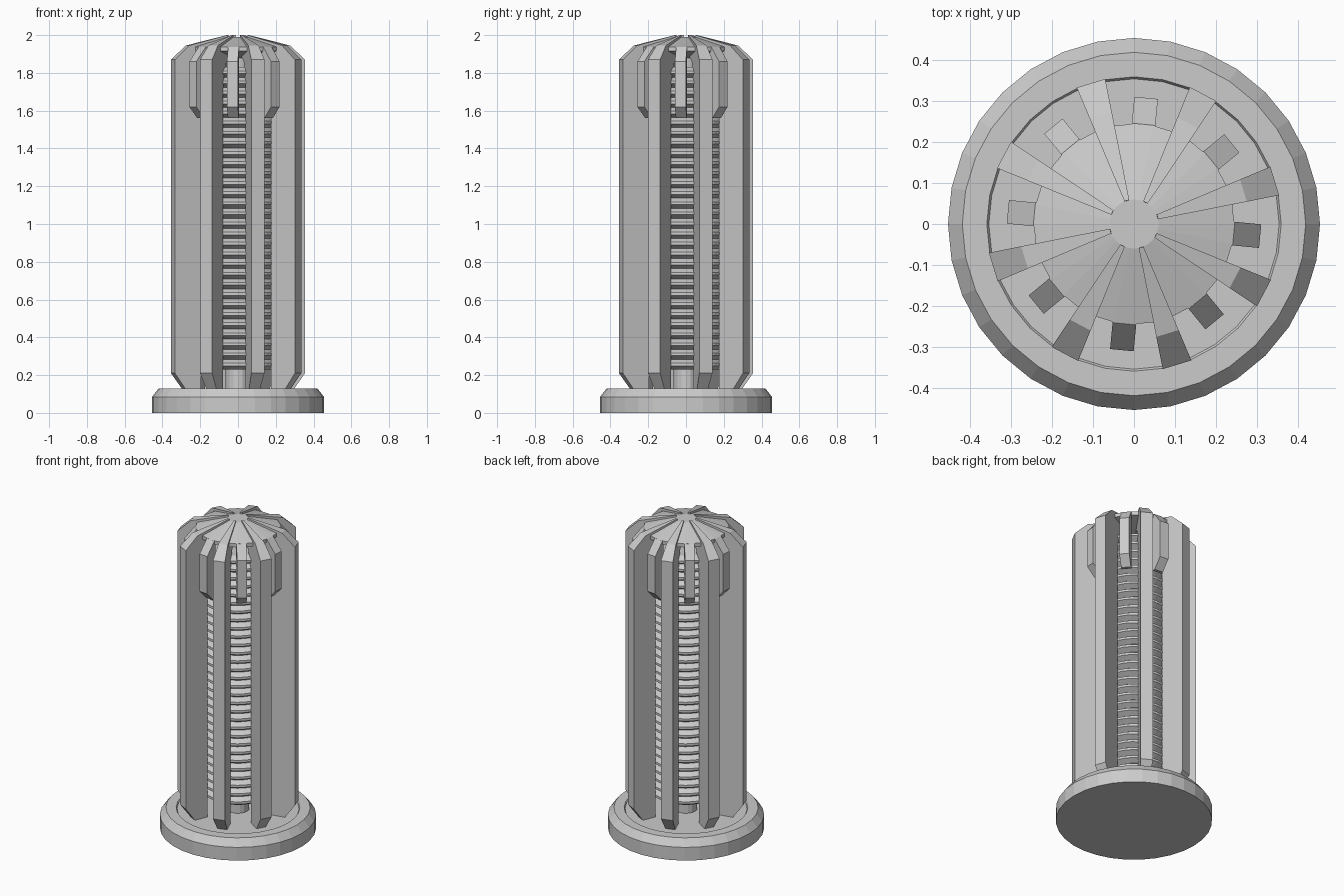
import bpy, bmesh
from math import sin, cos, tan, pi, radians

if "Cube" in bpy.data.objects:
    bpy.data.objects.remove(bpy.data.objects["Cube"])


def make(name, bm):
    bmesh.ops.remove_doubles(bm, verts=bm.verts, dist=1e-5)
    bmesh.ops.recalc_face_normals(bm, faces=bm.faces)
    me = bpy.data.meshes.new(name)
    bm.to_mesh(me)
    bm.free()
    ob = bpy.data.objects.new(name, me)
    bpy.context.collection.objects.link(ob)
    return ob


def lathe(name, profile, sides):
    """Revolve an (r, z) profile and close it with end caps."""
    bm = bmesh.new()
    rings = [[bm.verts.new((r * cos(2 * pi * i / sides), r * sin(2 * pi * i / sides), z))
              for i in range(sides)] for r, z in profile]
    for a, b in zip(rings, rings[1:]):
        for i in range(sides):
            j = (i + 1) % sides
            bm.faces.new((a[i], a[j], b[j], b[i]))
    bm.faces.new(rings[0])
    bm.faces.new(rings[-1])
    return make(name, bm)


def fins(name, profile, half_width, start, count=8):
    """Radial array of an (r, z) outline; half_width(r) gives the thickness."""
    bm = bmesh.new()
    n = len(profile)
    for k in range(count):
        a = radians(start) + 2 * pi * k / count
        c, s = cos(a), sin(a)
        sheets = [[bm.verts.new((r * c - side * half_width(r) * s,
                                 r * s + side * half_width(r) * c, z))
                   for r, z in profile] for side in (-1, 1)]
        lo, hi = sheets
        bm.faces.new(lo)
        bm.faces.new(hi)
        for i in range(n):
            j = (i + 1) % n
            bm.faces.new((lo[i], lo[j], hi[j], hi[i]))
    return make(name, bm)


# Chamfered foot with a shallow recess
lathe("base", [(0.455, 0), (0.455, 0.085), (0.42, 0.13), (0.36, 0.13), (0.355, 0.122)], 32)

# Post between foot and ribbed core
lathe("post", [(0.065, 0.10), (0.065, 0.25)], 16)

# Ribbed core: stack of tapered rings
rings, z0, z1 = 30, 0.23, 1.83
pitch = (z1 - z0) / rings
core = []
for i in range(rings):
    z = z0 + i * pitch
    core += [(0.18, z), (0.212, z + 0.36 * pitch), (0.212, z + 0.64 * pitch)]
core.append((0.18, z1))
lathe("ribbed_core", core, 32)

# Shallow conical roof
lathe("roof", [(0.06, 1.82), (0.06, 1.88), (0.245, 1.915), (0.245, 1.938), (0.06, 1.99)], 32)

# Eight long wedge fins that arch over the top
fins("long_fins",
     [(0.055, 1.90), (0.16, 1.86), (0.19, 1.80), (0.21, 1.70), (0.21, 0.12), (0.295, 0.12),
      (0.36, 0.21), (0.36, 1.87), (0.28, 1.945), (0.06, 2.0)],
     lambda r: r * tan(radians(5.8)), 17)

# Eight short fins hanging from the roof edge
fins("short_fins",
     [(0.235, 1.935), (0.235, 1.56), (0.255, 1.56), (0.31, 1.62), (0.31, 1.86), (0.245, 1.938)],
     lambda r: 0.029, 39.5)
